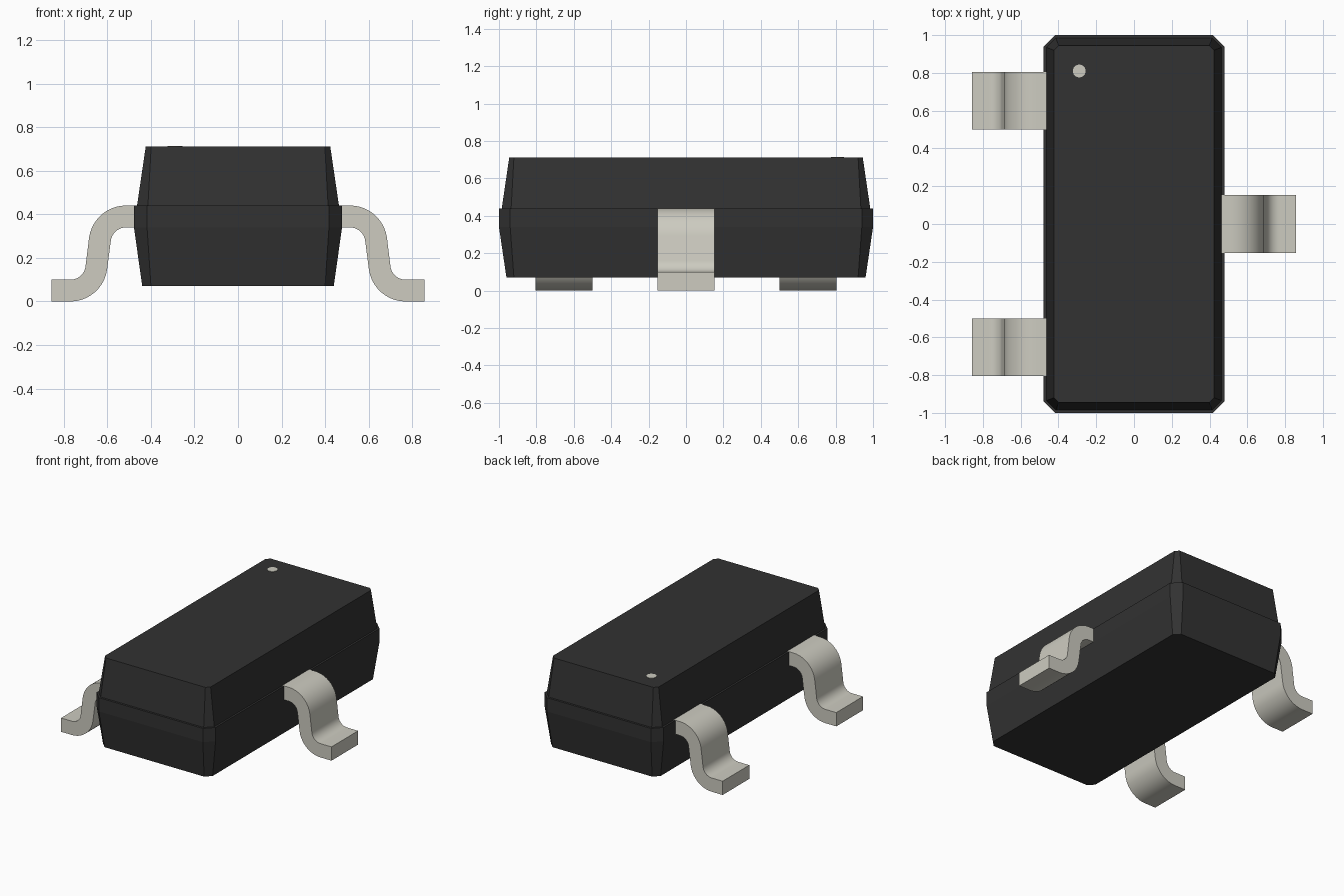
import bpy
import bmesh
from math import cos, sin, radians

cube = bpy.data.objects.get("Cube")
if cube:
    bpy.data.objects.remove(cube, do_unlink=True)


def make_material(name, rgb):
    mat = bpy.data.materials.new(name)
    mat.use_nodes = True
    mat.diffuse_color = (*rgb, 1)
    mat.node_tree.nodes["Principled BSDF"].inputs["Base Color"].default_value = (*rgb, 1)
    return mat


black = make_material("black plastic", (0.032, 0.032, 0.032))
metal = make_material("pale metal", (0.61, 0.60, 0.53))


def loft(name, rings, mat, smooth=False):
    """Join matching rings of points into a closed solid."""
    bm = bmesh.new()
    loops = [[bm.verts.new(p) for p in ring] for ring in rings]
    count = len(loops[0])
    for low, high in zip(loops, loops[1:]):
        for i in range(count):
            j = (i + 1) % count
            bm.faces.new((low[i], low[j], high[j], high[i]))
    bm.faces.new(loops[0][::-1])
    bm.faces.new(loops[-1])
    bmesh.ops.recalc_face_normals(bm, faces=bm.faces)
    mesh = bpy.data.meshes.new(name)
    bm.to_mesh(mesh)
    bm.free()
    mesh.materials.append(mat)
    obj = bpy.data.objects.new(name, mesh)
    bpy.context.collection.objects.link(obj)
    if smooth:
        bpy.ops.object.select_all(action='DESELECT')
        obj.select_set(True)
        bpy.context.view_layer.objects.active = obj
        bpy.ops.object.shade_smooth_by_angle(angle=radians(30))
    return obj


def octagon(x, y, cut, z):
    """Rectangle with cut corners."""
    return [(x, cut - y, z), (x, y - cut, z), (x - cut, y, z), (cut - x, y, z),
            (-x, y - cut, z), (-x, cut - y, z), (cut - x, -y, z), (x - cut, -y, z)]


# Tapered case with a narrow ledge under its upper half
loft("case", [
    octagon(0.44, 0.96, 0.04, 0.07),
    octagon(0.478, 1.0, 0.06, 0.34),
    octagon(0.478, 1.0, 0.06, 0.44),
    octagon(0.464, 0.985, 0.05, 0.44),
    octagon(0.424, 0.945, 0.025, 0.712),
], black)


def arc(cx, cz, radius, start, end, steps=10):
    angles = [radians(start + (end - start) * i / steps) for i in range(steps + 1)]
    return [(cx + radius * cos(a), cz + radius * sin(a)) for a in angles]


# Gull-wing lead outline: upper side outward, then lower side back
upper = [(0.44, 0.441)] + arc(0.515, 0.27, 0.171, 90, 8) + arc(0.77, 0.17, 0.07, 188, 270) + [(0.858, 0.10)]
lower = [(0.858, 0)] + arc(0.77, 0.17, 0.17, 270, 188) + arc(0.515, 0.27, 0.07, 8, 90) + [(0.44, 0.34)]
outline = upper + lower

for name, side, y in (("left_lead", 1, 0), ("right_front_lead", -1, -0.652),
                      ("right_back_lead", -1, 0.652)):
    loft(name, [[(side * x, y + w, z) for x, z in outline] for w in (-0.153, 0.153)],
         metal, smooth=True)

# Thin round marker on the top
loft("marker_dot", [[(x, y, z) for x, y in arc(-0.29, 0.81, 0.034, 0, 345, 23)]
                    for z in (0.709, 0.715)], metal)
